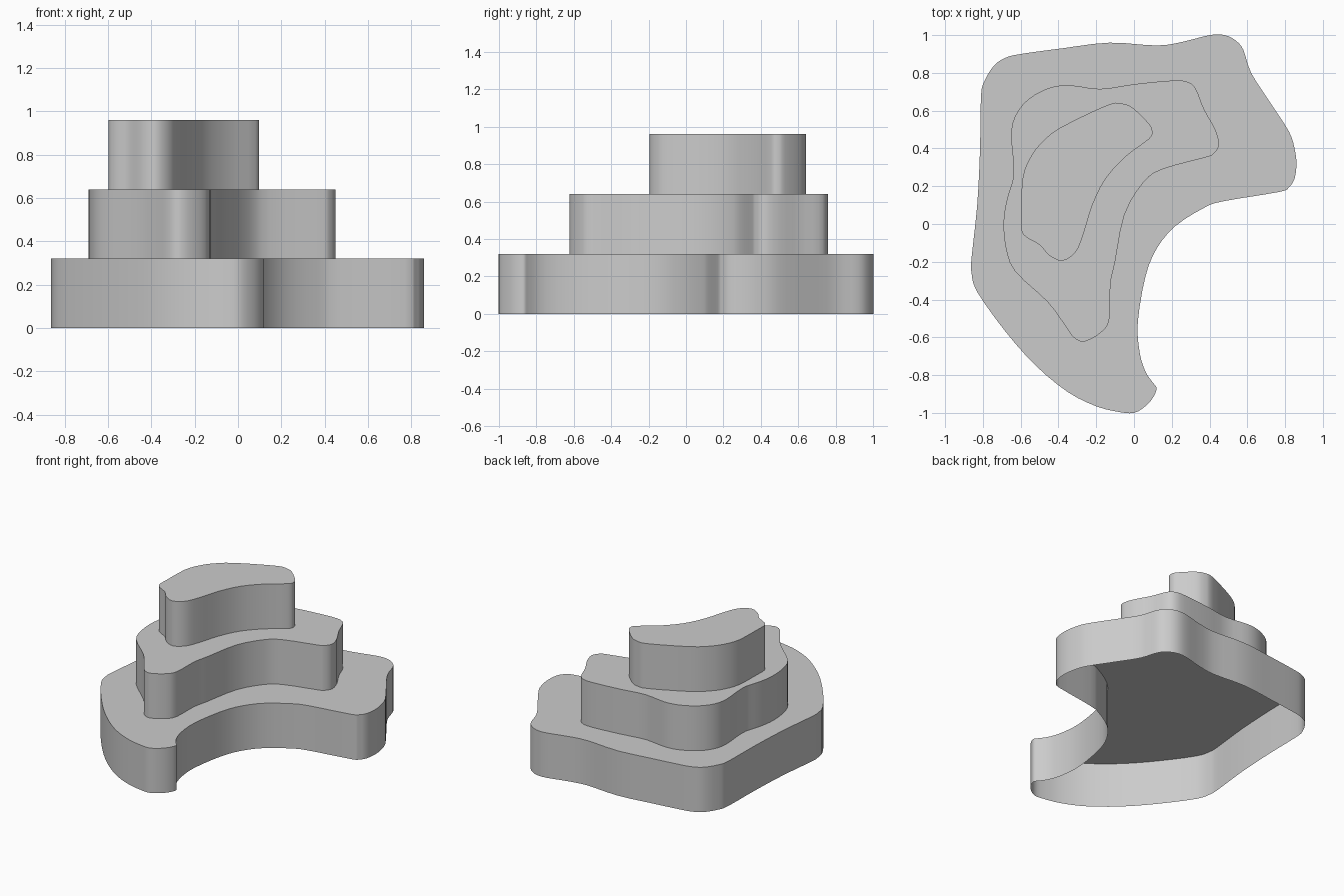
import bpy, bmesh
from mathutils import Vector

if "Cube" in bpy.data.objects:
    bpy.data.objects.remove(bpy.data.objects["Cube"])


def smooth_loop(points, steps=3):
    """Closed Catmull-Rom curve through the outline points."""
    p = [Vector(q) for q in points]
    n, out = len(p), []
    for i in range(n):
        a, b, c, d = p[i - 1], p[i], p[(i + 1) % n], p[(i + 2) % n]
        for s in range(steps):
            t = s / steps
            out.append(0.5 * (2 * b + (c - a) * t + (2 * a - 5 * b + 4 * c - d) * t**2
                              + (3 * b - a - 3 * c + d) * t**3))
    return out


def tier(name, outline, z0, z1):
    """Upright wall plus a top cap, open underneath (outline runs clockwise)."""
    loop = smooth_loop(outline)[::-1]
    bm = bmesh.new()
    low = [bm.verts.new((v.x, v.y, z0)) for v in loop]
    high = [bm.verts.new((v.x, v.y, z1)) for v in loop]
    n = len(loop)
    for i in range(n):
        j = (i + 1) % n
        bm.faces.new((low[i], low[j], high[j], high[i]))
    bm.faces.new(high)
    mesh = bpy.data.meshes.new(name)
    bm.to_mesh(mesh)
    bm.free()
    obj = bpy.data.objects.new(name, mesh)
    bpy.context.collection.objects.link(obj)
    bpy.ops.object.select_all(action='DESELECT')
    obj.select_set(True)
    bpy.context.view_layer.objects.active = obj
    bpy.ops.object.shade_smooth_by_angle(angle=0.6)


H = 0.32

# Wide crescent base
tier("bottom_tier", [
    (-.81, .68), (-.79, .76), (-.74, .84), (-.68, .88), (-.60, .90), (-.38, .93),
    (-.13, .96), (.12, .945), (.26, .965), (.40, 1), (.48, 1), (.54, .97),
    (.58, .92), (.62, .80), (.72, .645), (.82, .49), (.85, .40), (.86, .32),
    (.85, .24), (.82, .195), (.77, .17), (.47, .12), (.37, .085), (.22, -.01),
    (.12, -.13), (.06, -.28), (.02, -.52), (.03, -.68), (.06, -.78), (.10, -.84),
    (.12, -.87), (.10, -.92), (.06, -.965), (0, -1), (-.08, -.995), (-.20, -.965),
    (-.35, -.89), (-.52, -.75), (-.68, -.57), (-.83, -.36), (-.86, -.26),
    (-.86, -.18), (-.83, .10), (-.815, .40)], 0, H)

# Middle step
tier("middle_tier", [
    (-.65, .47), (-.63, .57), (-.56, .66), (-.45, .72), (-.34, .735), (-.18, .715),
    (0, .74), (.21, .76), (.29, .75), (.33, .71), (.37, .61), (.43, .50),
    (.45, .42), (.42, .37), (.37, .35), (.15, .29), (.05, .22), (-.05, .05),
    (-.10, -.20), (-.125, -.32), (-.13, -.50), (-.17, -.57), (-.26, -.622),
    (-.32, -.60), (-.37, -.53), (-.46, -.41), (-.63, -.25), (-.68, -.12),
    (-.69, .02), (-.67, .14), (-.64, .24), (-.64, .34)], H, 2 * H)

# Top step
tier("top_tier", [
    (-.597, .05), (-.59, .24), (-.55, .35), (-.49, .43), (-.39, .51), (-.14, .63),
    (-.06, .637), (0, .61), (.08, .53), (.097, .49), (.08, .45), (-.04, .36),
    (-.15, .24), (-.22, .10), (-.27, -.06), (-.31, -.15), (-.38, -.195),
    (-.45, -.165), (-.50, -.11), (-.57, -.07), (-.597, -.03)], 2 * H, 3 * H)
